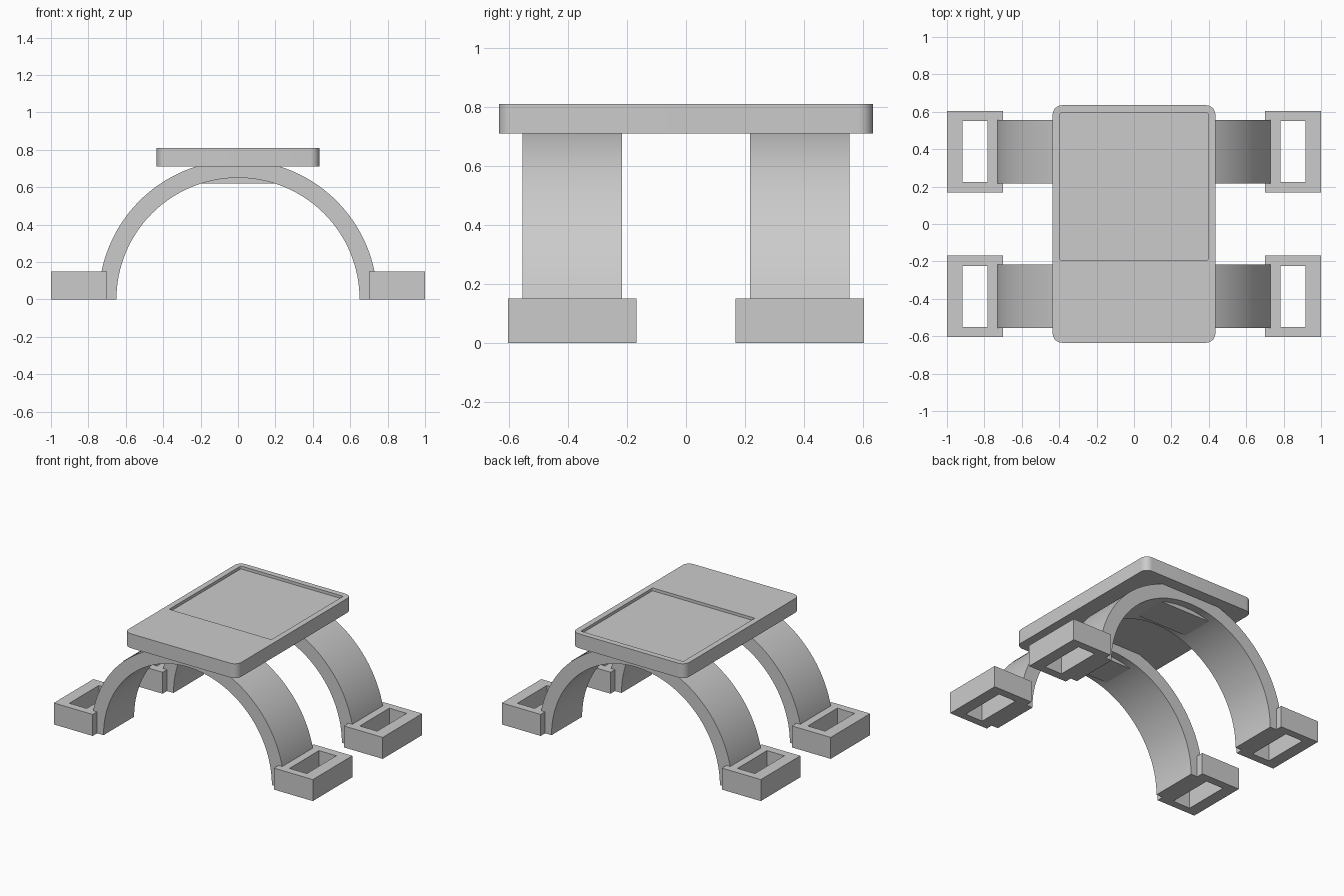
import bpy, bmesh, math
from mathutils import Matrix

cube = bpy.data.objects.get("Cube")
if cube:
    bpy.data.objects.remove(cube, do_unlink=True)

grey = bpy.data.materials.new("plain grey")
grey.use_nodes = True
colour = (0.6, 0.6, 0.6, 1)
grey.diffuse_color = colour
grey.node_tree.nodes["Principled BSDF"].inputs["Base Color"].default_value = colour


def finish(name, bm):
    bmesh.ops.recalc_face_normals(bm, faces=bm.faces)
    mesh = bpy.data.meshes.new(name)
    bm.to_mesh(mesh)
    bm.free()
    mesh.materials.append(grey)
    ob = bpy.data.objects.new(name, mesh)
    bpy.context.collection.objects.link(ob)
    return ob


def box(name, x, y, z):
    """Box from (low, high) pairs."""
    bm = bmesh.new()
    mid = [(a + b) / 2 for a, b in (x, y, z)]
    size = [b - a for a, b in (x, y, z)]
    bmesh.ops.create_cube(bm, size=1, matrix=Matrix.Translation(mid) @ Matrix.Diagonal((*size, 1)))
    return finish(name, bm)


def cut(ob, cutter):
    cutter.hide_render = True
    mod = ob.modifiers.new("cut", "BOOLEAN")
    mod.object = cutter
    mod.solver = "EXACT"
    bpy.context.view_layer.objects.active = ob
    bpy.ops.object.modifier_apply(modifier=mod.name)
    bpy.data.objects.remove(cutter, do_unlink=True)


def round_upright_edges(ob, radius):
    bm = bmesh.new()
    bm.from_mesh(ob.data)
    edges = [e for e in bm.edges if abs(e.verts[0].co.z - e.verts[1].co.z) > 0.01]
    bmesh.ops.bevel(bm, geom=edges, offset=radius, segments=8, profile=0.5, affect="EDGES")
    bm.to_mesh(ob.data)
    bm.free()


def smooth(ob):
    bpy.ops.object.select_all(action="DESELECT")
    ob.select_set(True)
    bpy.context.view_layer.objects.active = ob
    bpy.ops.object.shade_smooth_by_angle(angle=math.radians(30))


def arch(name, inner, outer, y):
    """Half ring extruded along y."""
    steps = 64
    bm = bmesh.new()
    angles = [math.pi * i / steps for i in range(steps + 1)]
    ring = [(inner, a) for a in angles] + [(outer, a) for a in reversed(angles)]
    verts = [bm.verts.new((r * math.cos(a), y[0], r * math.sin(a))) for r, a in ring]
    face = bm.faces.new(verts)
    new = bmesh.ops.extrude_face_region(bm, geom=[face])["geom"]
    moved = [v for v in new if isinstance(v, bmesh.types.BMVert)]
    bmesh.ops.translate(bm, verts=moved, vec=(0, y[1] - y[0], 0))
    return finish(name, bm)


# Table top with a shallow rectangular recess towards the back
top = box("top_plate", (-0.435, 0.435), (-0.635, 0.635), (0.71, 0.81))
round_upright_edges(top, 0.05)
recess = box("recess_cutter", (-0.395, 0.395), (-0.195, 0.595), (0.79, 0.9))
round_upright_edges(recess, 0.008)
cut(top, recess)
smooth(top)

# Arched legs, crown blocks and strap-loop feet, front and back
for end, s in (("front", -1), ("back", 1)):
    def span(a, b):
        return tuple(sorted((s * a, s * b)))
    smooth(arch(end + "_arch", 0.65, 0.745, span(0.217, 0.555)))
    box(end + "_crown_block", (-0.195, 0.195), span(0.27, 0.50), (0.62, 0.72))
    for side, t in (("right", -1), ("left", 1)):
        def across(a, b):
            return tuple(sorted((t * a, t * b)))
        foot = box(f"{end}_{side}_foot", across(0.70, 1.0), span(0.168, 0.603), (0, 0.15))
        cut(foot, box("slot_cutter", across(0.783, 0.917), span(0.225, 0.55), (-0.1, 0.3)))
